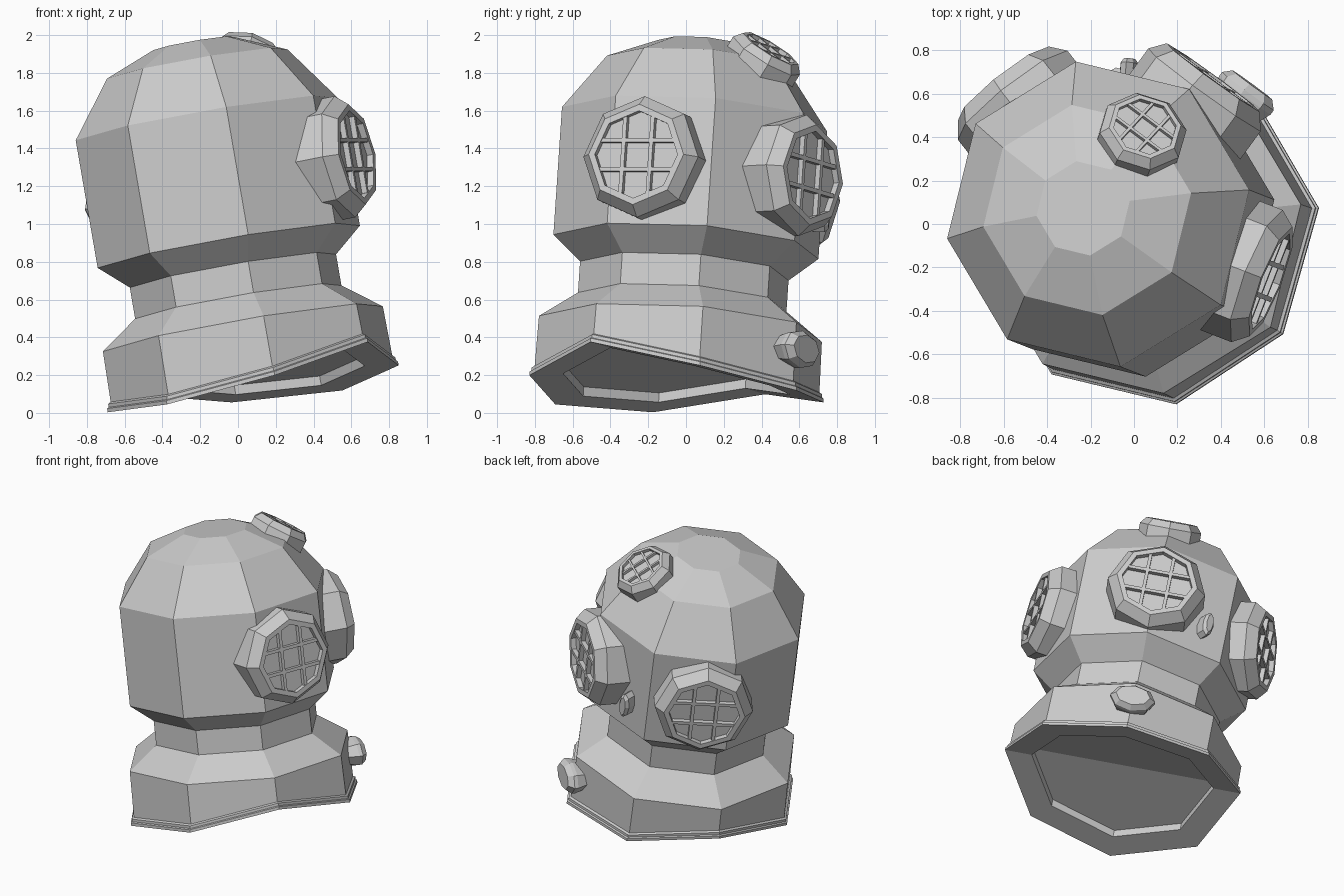
import bpy, bmesh, math
from mathutils import Matrix, Vector

if "Cube" in bpy.data.objects:
    bpy.data.objects.remove(bpy.data.objects["Cube"])

# tilted helmet frame: Z = helmet axis, X = direction the helmet faces
AXIS = Vector((-0.169, 0.066, 0.983)).normalized()
fx = Vector((math.cos(math.radians(53.5)), math.sin(math.radians(53.5)), 0))
fx = (fx - AXIS * fx.dot(AXIS)).normalized()
fy = AXIS.cross(fx)


def frame(x, y, z, origin):
    m = Matrix((x, y, z)).transposed().to_4x4()
    m.translation = origin
    return m


HELMET = frame(fx, fy, AXIS, Vector((-0.165, 0.045, 1.555)))


def finish(name, bm, matrix):
    bmesh.ops.recalc_face_normals(bm, faces=bm.faces)
    me = bpy.data.meshes.new(name)
    bm.to_mesh(me)
    bm.free()
    ob = bpy.data.objects.new(name, me)
    bpy.context.collection.objects.link(ob)
    ob.matrix_world = matrix
    return ob


def octagon(bm, rx, ry, height):
    """One ring of eight points; height is a function of x."""
    pts = [(math.cos(i * math.pi / 4), math.sin(i * math.pi / 4)) for i in range(8)]
    return [bm.verts.new((rx * x, ry * y, height(rx * x))) for x, y in pts]


def skin(bm, rings):
    for a, b in zip(rings, rings[1:]):
        for i in range(8):
            j = (i + 1) % 8
            bm.faces.new((a[i], a[j], b[j], b[i]))


def mount(az, el, r, s):
    """Frame on the helmet surface whose Z points outwards."""
    az, el = math.radians(az), math.radians(el)
    n = Vector((math.cos(el) * math.cos(az), math.cos(el) * math.sin(az), math.sin(el)))
    up = Vector((-math.sin(el) * math.cos(az), -math.sin(el) * math.sin(az), math.cos(el)))
    pos = Vector((r * math.cos(az), r * math.sin(az), s))
    return HELMET @ frame(up.cross(n), up, n, pos)


# helmet shell: dome, head, neck, shoulders, then the folded bottom edge
bm = bmesh.new()
shell = [(0.22, 0.407), (0.49, 0.297), (0.712, 0), (0.712, -0.687),
         (0.56, -0.817), (0.56, -0.985), (0.76, -1.129)]
edge = [(0.765, 0.048), (0.78, 0.042), (0.78, 0.024), (0.79, 0.02),
        (0.79, 0.0), (0.61, 0.0), (0.61, 0.05)]
rings = [octagon(bm, r, r, lambda x, s=s: s) for r, s in shell]
rings += [octagon(bm, r, r, lambda x, o=o: o - 1.34 - 0.2 * abs(x)) for r, o in edge]
skin(bm, rings)
bm.faces.new(rings[0])
last = rings[-1]
bm.faces.new([last[i] for i in (6, 7, 0, 1, 2)])
bm.faces.new([last[i] for i in (2, 3, 4, 5, 6)])
finish("helmet_shell", bm, HELMET)


def solid(name, rings, matrix):
    """Closed octagonal solid from (rx, ry, z) rings."""
    bm = bmesh.new()
    loops = [octagon(bm, rx, ry, lambda x, z=z: z) for rx, ry, z in rings]
    skin(bm, loops)
    bm.faces.new(loops[0])
    bm.faces.new(loops[-1])
    return finish(name, bm, matrix)


def porthole(name, matrix, k=1.0):
    # chamfered frame with recessed glass, z = 0 at the rim
    profile = [(0.29, -0.23), (0.326, -0.23), (0.326, -0.07), (0.27, 0),
               (0.235, 0), (0.235, -0.035)]
    solid(name + "_frame", [(r * k, r * k, z * k) for r, z in profile], matrix)
    # grille bars, two each way
    bm = bmesh.new()
    for off in (-0.078, 0.078):
        for sx, sy, x, y in ((0.022, 0.41, off, 0), (0.41, 0.022, 0, off)):
            m = Matrix.Translation((x * k, y * k, -0.02 * k))
            m = m @ Matrix.Diagonal((sx * k, sy * k, 0.03 * k, 1))
            bmesh.ops.create_cube(bm, size=1, matrix=m)
    finish(name + "_grille", bm, matrix)


# portholes
porthole("front_porthole", mount(0, 0, 0.805, -0.338))
porthole("right_porthole", mount(-75, 0, 0.805, -0.338))
porthole("left_porthole", mount(75, 0, 0.805, -0.338))
porthole("top_porthole", mount(0, 56, 0.47, 0.358), 0.63)

# breast knob on the collar
solid("collar_knob", [(0.11, 0.075, -0.16), (0.15, 0.1, -0.06), (0.15, 0.1, -0.035),
                      (0.115, 0.075, 0)], mount(0, 0, 0.84, -1.277))

# small valve beside the front porthole
solid("side_valve", [(0.042, 0.09, -0.12), (0.042, 0.09, -0.02), (0.025, 0.07, 0)],
      mount(31.5, 0, 0.75, -0.48))
